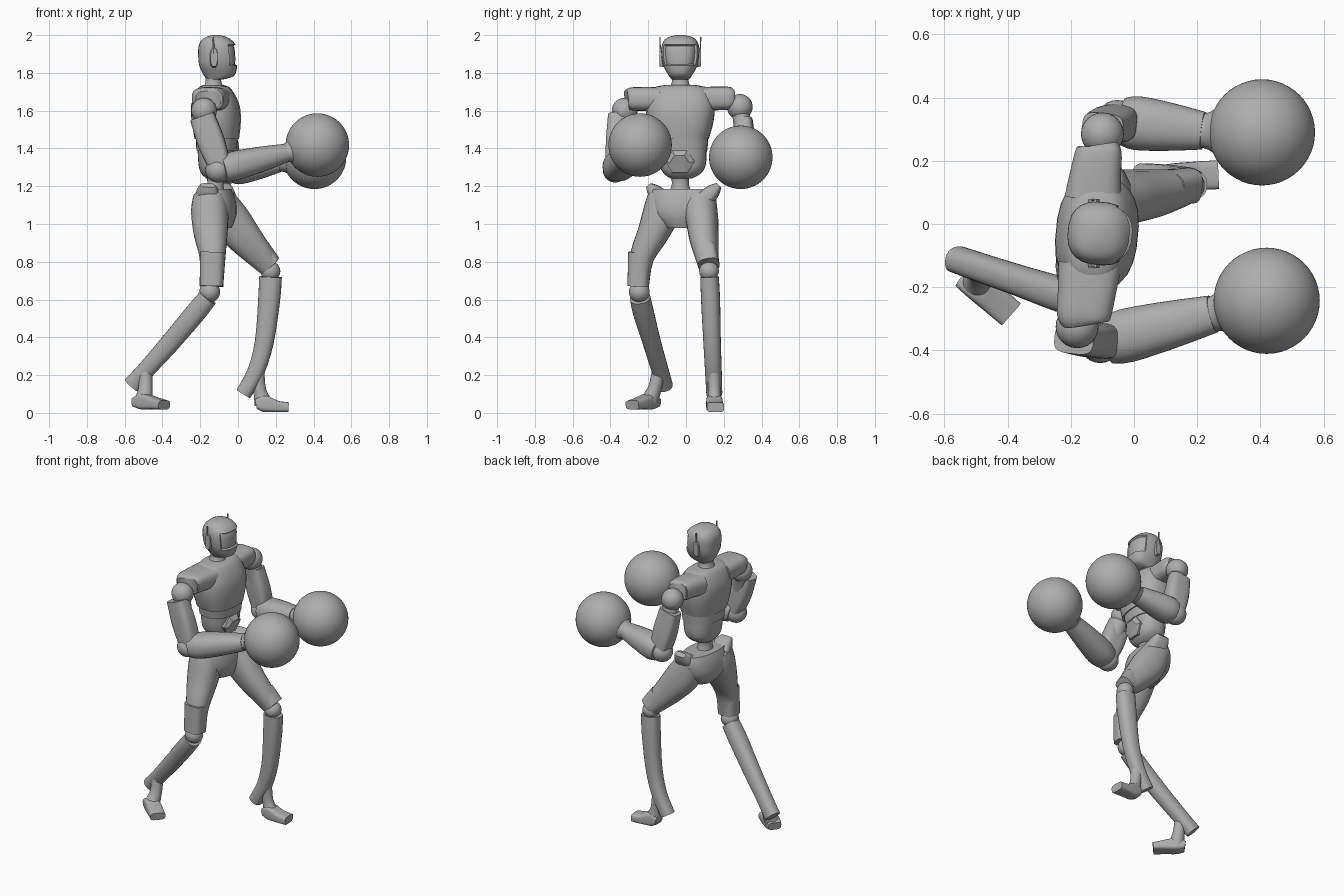
import bpy, bmesh, math
from mathutils import Vector, Matrix

cube = bpy.data.objects.get("Cube")
if cube:
    bpy.data.objects.remove(cube, do_unlink=True)

grey = bpy.data.materials.new("plain_grey")
grey.use_nodes = True
grey.diffuse_color = (0.42, 0.42, 0.42, 1)
grey.node_tree.nodes["Principled BSDF"].inputs["Base Color"].default_value = grey.diffuse_color

FORWARD = Vector((1, -0.1, 0))
UP = Vector((0, 0, 1))


def finish(bm, name, angle=35):
    bmesh.ops.recalc_face_normals(bm, faces=bm.faces)
    mesh = bpy.data.meshes.new(name)
    bm.to_mesh(mesh)
    bm.free()
    mesh.materials.append(grey)
    obj = bpy.data.objects.new(name, mesh)
    bpy.context.collection.objects.link(obj)
    bpy.ops.object.select_all(action='DESELECT')
    obj.select_set(True)
    bpy.context.view_layer.objects.active = obj
    bpy.ops.object.shade_smooth_by_angle(angle=math.radians(angle))
    return obj


def spline(stations, steps):
    """Smooth curve through stations of (x, y, z, half size u, half size v)."""
    pts = [stations[0]] + stations + [stations[-1]]
    out = []
    for a, b, c, d in zip(pts, pts[1:], pts[2:], pts[3:]):
        for i in range(steps):
            t = i / steps
            out.append([q + t / 2 * (r - p + t * (2 * p - 5 * q + 4 * r - s + t * (3 * (q - r) + s - p)))
                        for p, q, r, s in zip(a, b, c, d)])
    return out + [list(stations[-1])]


def loft_mesh(stations, ref=FORWARD, power=2, sides=24, steps=3, level=False):
    """Skin rounded-box rings along a path; level keeps the rings horizontal."""
    rows = spline(stations, steps)
    bm = bmesh.new()
    rings = []
    for i, (x, y, z, a, b) in enumerate(rows):
        lo, hi = rows[max(i - 1, 0)], rows[min(i + 1, len(rows) - 1)]
        t = UP if level else (Vector(hi[:3]) - Vector(lo[:3])).normalized()
        u = (ref - t * ref.dot(t)).normalized()
        v = t.cross(u)
        ring = []
        for k in range(sides):
            w = math.tau * (k + 0.5) / sides
            c, s = math.cos(w), math.sin(w)
            cu = math.copysign(abs(c) ** (2 / power), c) * a
            sv = math.copysign(abs(s) ** (2 / power), s) * b
            ring.append(bm.verts.new(Vector((x, y, z)) + u * cu + v * sv))
        rings.append(ring)
    for r, q in zip(rings, rings[1:]):
        for k in range(sides):
            n = (k + 1) % sides
            bm.faces.new((r[k], r[n], q[n], q[k]))
    bm.faces.new(rings[0])
    bm.faces.new(rings[-1])
    return bm


def loft(name, stations, **options):
    return finish(loft_mesh(stations, **options), name)


def ball(name, centre, radius, segments=24):
    bm = bmesh.new()
    bmesh.ops.create_uvsphere(bm, u_segments=segments, v_segments=segments * 2 // 3,
                              radius=radius, matrix=Matrix.Translation(centre))
    return finish(bm, name)


def between(a, b, t):
    return tuple(Vector(a).lerp(Vector(b), t))


# Head with a sunken visor
head = loft_mesh([(-.12, -.03, 1.765, .04, .045), (-.1, -.03, 1.785, .08, .06), (-.105, -.03, 1.84, .1, .09),
                  (-.107, -.03, 1.9, .103, .1), (-.11, -.03, 1.95, .096, .096), (-.115, -.03, 1.985, .065, .072),
                  (-.115, -.03, 2, .02, .025)], power=2.5, level=True)
head.normal_update()
visor = [f for f in head.faces if f.normal.x > .5 and 1.85 < f.calc_center_median().z < 1.945]
bmesh.ops.inset_region(head, faces=visor, thickness=.004, depth=-.012)
finish(head, "head")

# Ear pods with thin antennas
for side, label in ((1, "left"), (-1, "right")):
    y = -.03 + side * .1
    loft(label + "_ear_pod", [(-.127, y - side * .015, 1.882, .054, .022), (-.127, y + side * .009, 1.882, .048, .018)],
         ref=UP, power=3, steps=1, sides=12)
    loft(label + "_antenna", [(-.13, y + side * .006, 1.9, .006, .004), (-.13, y + side * .008, 1.99, .004, .003)],
         steps=1, sides=6)

# Neck, chest, rib band, abdomen and waist
loft("neck", [(-.13, -.03, 1.79, .042, .045), (-.13, -.03, 1.75, .042, .045), (-.13, -.03, 1.71, .06, .065)], level=True)
loft("chest", [(-.13, -.03, 1.735, .055, .085), (-.125, -.03, 1.715, .088, .15), (-.12, -.03, 1.63, .126, .18),
               (-.115, -.03, 1.54, .128, .175), (-.112, -.03, 1.45, .116, .15)], power=2.5, level=True)
loft("rib_band", [(-.112, -.025, 1.46, .11, .143), (-.114, -.022, 1.39, .105, .135)], power=2.5, level=True)
loft("abdomen", [(-.114, -.02, 1.4, .099, .13), (-.115, -.018, 1.31, .092, .122), (-.117, -.02, 1.265, .075, .095),
                 (-.12, -.025, 1.24, .045, .055)], power=2.5, level=True)
loft("waist", [(-.12, -.03, 1.27, .05, .055), (-.12, -.03, 1.21, .042, .045), (-.12, -.03, 1.13, .06, .075)], level=True)
loft("belly_plate", [(-.06, -.03, 1.33, .068, .078), (-.018, -.033, 1.33, .068, .078), (-.005, -.034, 1.325, .046, .052)],
     ref=UP, steps=1, sides=6)

# Pelvis with raised hip flares
loft("pelvis", [(-.12, -.015, 1.185, .085, .165), (-.12, -.015, 1.13, .105, .175), (-.12, -.02, 1.05, .11, .16),
                (-.11, -.02, .98, .075, .09)], power=2.3, level=True)
for label, x, y, side in (("left", -.08, .13, 1), ("right", -.16, -.155, -1)):
    loft(label + "_hip_flare", [(x, y - side * .03, 1.13, .075, .05), (x, y + side * .02, 1.18, .055, .035),
                                (x, y + side * .045, 1.205, .04, .015)], power=3)

# Shoulders
loft("left_shoulder", [(-.13, .08, 1.66, .065, .09), (-.12, .17, 1.665, .063, .08), (-.11, .235, 1.665, .06, .072),
                       (-.11, .252, 1.665, .045, .055)], ref=UP, power=3)
loft("right_shoulder", [(-.14, -.13, 1.66, .065, .1), (-.15, -.22, 1.662, .064, .092), (-.16, -.295, 1.662, .06, .085),
                        (-.16, -.312, 1.66, .045, .065)], ref=UP, power=3)

# Arms: shoulder ball, split upper arm shell, elbow, forearm, round glove
arms = (("left", (-.10, .285, 1.62), (-.10, .305, 1.555), (-.04, .325, 1.28), (.22, .295, 1.325), (.405, .29, 1.353)),
        ("right", (-.18, -.325, 1.6), (-.19, -.365, 1.57), (-.09, -.37, 1.29), (.25, -.285, 1.375), (.42, -.243, 1.418)))
for label, shoulder, top, elbow, wrist, glove in arms:
    ball(label + "_shoulder_ball", shoulder, .068)
    loft(label + "_upper_arm", [(*shoulder, .05, .045), (*between(top, elbow, .5), .055, .05), (*elbow, .05, .05)])
    loft(label + "_arm_shell", [(*top, .066, .046), (*between(top, elbow, .5), .072, .055),
                                (*between(top, elbow, .95), .058, .056)], power=3.5)
    ball(label + "_elbow", between(elbow, wrist, -.05), .066)
    loft(label + "_forearm", [(*between(elbow, wrist, .02), .068, .075), (*between(elbow, wrist, .2), .078, .086),
                              (*between(elbow, wrist, .6), .068, .076), (*wrist, .05, .06)], ref=UP, power=2.3)
    loft(label + "_glove_cuff", [(*between(elbow, wrist, .94), .05, .058), (*between(wrist, glove, .1), .054, .06),
                                 (*between(wrist, glove, .55), .115, .118)], ref=UP)
    ball(label + "_glove", glove, .168, 48)

# Left leg, stepping forward
loft("left_thigh", [(-.1, .07, 1.12, .09, .09), (-.04, .085, 1.02, .105, .085), (.04, .095, .92, .092, .076),
                    (.12, .11, .83, .073, .062), (.165, .12, .775, .058, .054)], power=2.3)
ball("left_knee", (.172, .122, .75), .052)
loft("left_shin", [(.172, .125, .72, .06, .048), (.165, .13, .6, .058, .05), (.14, .138, .38, .05, .046),
                   (.095, .145, .22, .045, .044), (.028, .15, .1, .042, .042)], power=2.4)
loft("left_ankle", [(.1, .148, .22, .04, .036), (.115, .15, .12, .034, .032), (.135, .15, .05, .05, .042)])
loft("left_foot", [(.095, .15, .045, .025, .038), (.135, .15, .05, .045, .043), (.2, .153, .035, .031, .045),
                   (.266, .156, .03, .026, .046)], ref=UP, power=4)

# Right leg, trailing behind
loft("right_thigh", [(-.15, -.105, 1.15, .085, .095), (-.15, -.125, 1.07, .098, .1), (-.145, -.175, .95, .09, .083),
                     (-.135, -.235, .82, .068, .064), (-.14, -.25, .675, .062, .054)], power=2.3)
ball("right_knee", (-.15, -.247, .64), .055)
loft("right_shin", [(-.16, -.243, .61, .052, .054), (-.225, -.225, .53, .055, .055), (-.36, -.18, .37, .052, .048),
                    (-.48, -.14, .235, .047, .045), (-.56, -.112, .145, .05, .042)], power=2.4)
loft("right_ankle", [(-.49, -.145, .22, .036, .036), (-.49, -.165, .13, .037, .036), (-.5, -.195, .06, .05, .048)])
loft("right_foot", [(-.54, -.165, .055, .025, .04), (-.5, -.195, .06, .042, .045), (-.44, -.242, .05, .032, .047),
                    (-.39, -.285, .042, .024, .046)], ref=UP, power=4)

# Knee guards on the thigh ends
loft("left_knee_guard", [(.11, .115, .86, .066, .05), (.18, .122, .785, .05, .055)], power=3, steps=1)
loft("right_knee_guard", [(-.135, -.245, .85, .066, .06), (-.14, -.253, .67, .062, .056)], power=3, steps=1)
